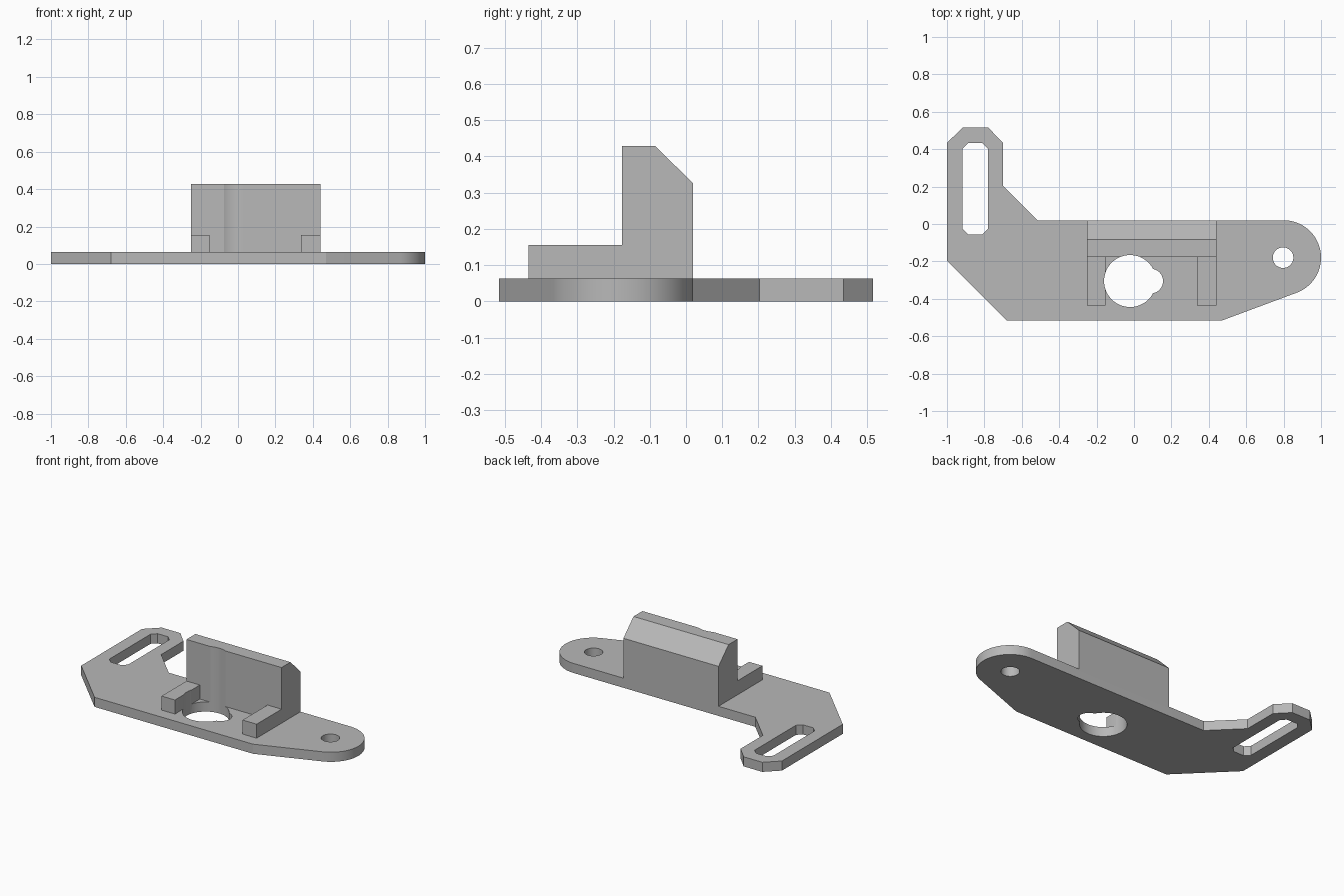
import bpy
import bmesh
from math import sin, cos, radians
from mathutils import Vector

cube = bpy.data.objects.get("Cube")
if cube:
    bpy.data.objects.remove(cube, do_unlink=True)

# Single plain grey material
grey = bpy.data.materials.new("plain_grey")
grey.use_nodes = True
colour = (0.48, 0.48, 0.48, 1)
grey.diffuse_color = colour
grey.node_tree.nodes["Principled BSDF"].inputs["Base Color"].default_value = colour


def prism(name, points, depth):
    """Extrude a closed 3D outline along a vector."""
    bm = bmesh.new()
    face = bm.faces.new([bm.verts.new(p) for p in points])
    new = bmesh.ops.extrude_face_region(bm, geom=[face])["geom"]
    bmesh.ops.translate(bm, vec=Vector(depth),
                        verts=[v for v in new if isinstance(v, bmesh.types.BMVert)])
    bmesh.ops.recalc_face_normals(bm, faces=bm.faces)
    mesh = bpy.data.meshes.new(name)
    bm.to_mesh(mesh)
    bm.free()
    mesh.materials.append(grey)
    obj = bpy.data.objects.new(name, mesh)
    bpy.context.collection.objects.link(obj)
    return obj


def upright(name, outline, z0, z1):
    return prism(name, [(x, y, z0) for x, y in outline], (0, 0, z1 - z0))


def arc(cx, cy, r, start, end, steps):
    angles = [radians(start + (end - start) * i / steps) for i in range(steps + 1)]
    return [(cx + r * cos(a), cy + r * sin(a)) for a in angles]


def rectangle(x0, x1, y0, y1):
    return [(x0, y0), (x1, y0), (x1, y1), (x0, y1)]


def hole(name, cx, cy, r):
    return upright(name, arc(cx, cy, r, 0, 360, 72)[:-1], -0.2, 0.8)


THICK = 0.063
BACK = 0.02
WALL_X = (-0.25, 0.44)

# Base plate with slotted arm on one end and rounded lug on the other
outline = [(-0.68, -0.516), (0.47, -0.516)]
outline += arc(0.8, -0.18, 0.2, -69, 90, 40)
outline += [(-0.517, BACK), (-0.7, 0.203), (-0.7, 0.434), (-0.78, 0.516),
            (-0.915, 0.516), (-1, 0.434), (-1, -0.197)]
bracket = upright("mounting_bracket", outline, 0, THICK)

# Upright wall with a bevelled rear top edge
profile = [(-0.177, 0.03), (BACK, 0.03), (BACK, 0.325), (-0.084, 0.428), (-0.177, 0.428)]
wall = prism("wall", [(WALL_X[0], y, z) for y, z in profile],
             (WALL_X[1] - WALL_X[0], 0, 0))

# Two low ribs running forward from the wall
ribs = [upright("rib", rectangle(x0, x1, -0.435, -0.1), 0.03, 0.155)
        for x0, x1 in ((WALL_X[0], -0.153), (0.338, WALL_X[1]))]

# Openings: keyhole bore, lug hole and chamfered slot
x0, x1, y0, y1, c = -0.916, -0.78, -0.055, 0.432, 0.03
slot = upright("slot_cutter", [
    (x0 + c, y0), (x1 - c, y0), (x1, y0 + c), (x1, y1 - c),
    (x1 - c, y1), (x0 + c, y1), (x0, y1 - c), (x0, y0 + c)], -0.2, 0.8)
cutters = [hole("bore_cutter", -0.021, -0.305, 0.139),
           hole("key_cutter", 0.089, -0.305, 0.066),
           hole("lug_cutter", 0.797, -0.18, 0.055), slot]

# Fuse the parts, cut the openings and bake the result
helpers = [(o, "UNION") for o in [wall] + ribs] + [(o, "DIFFERENCE") for o in cutters]
for obj, operation in helpers:
    obj.hide_render = True
    mod = bracket.modifiers.new(obj.name, "BOOLEAN")
    mod.operation = operation
    mod.solver = "EXACT"
    mod.object = obj
bpy.context.view_layer.update()
baked = bpy.data.meshes.new_from_object(
    bracket.evaluated_get(bpy.context.evaluated_depsgraph_get()))
bracket.modifiers.clear()
bracket.data = baked
for obj, _ in helpers:
    bpy.data.objects.remove(obj, do_unlink=True)

# Merge leftover coplanar faces
bm = bmesh.new()
bm.from_mesh(baked)
bmesh.ops.remove_doubles(bm, verts=bm.verts, dist=0.0001)
bmesh.ops.dissolve_limit(bm, angle_limit=radians(0.5), verts=bm.verts, edges=bm.edges)
bm.to_mesh(baked)
bm.free()

# Smooth curved walls, crisp corners
bpy.ops.object.select_all(action="DESELECT")
bracket.select_set(True)
bpy.context.view_layer.objects.active = bracket
bpy.ops.object.shade_smooth_by_angle(angle=radians(20))
